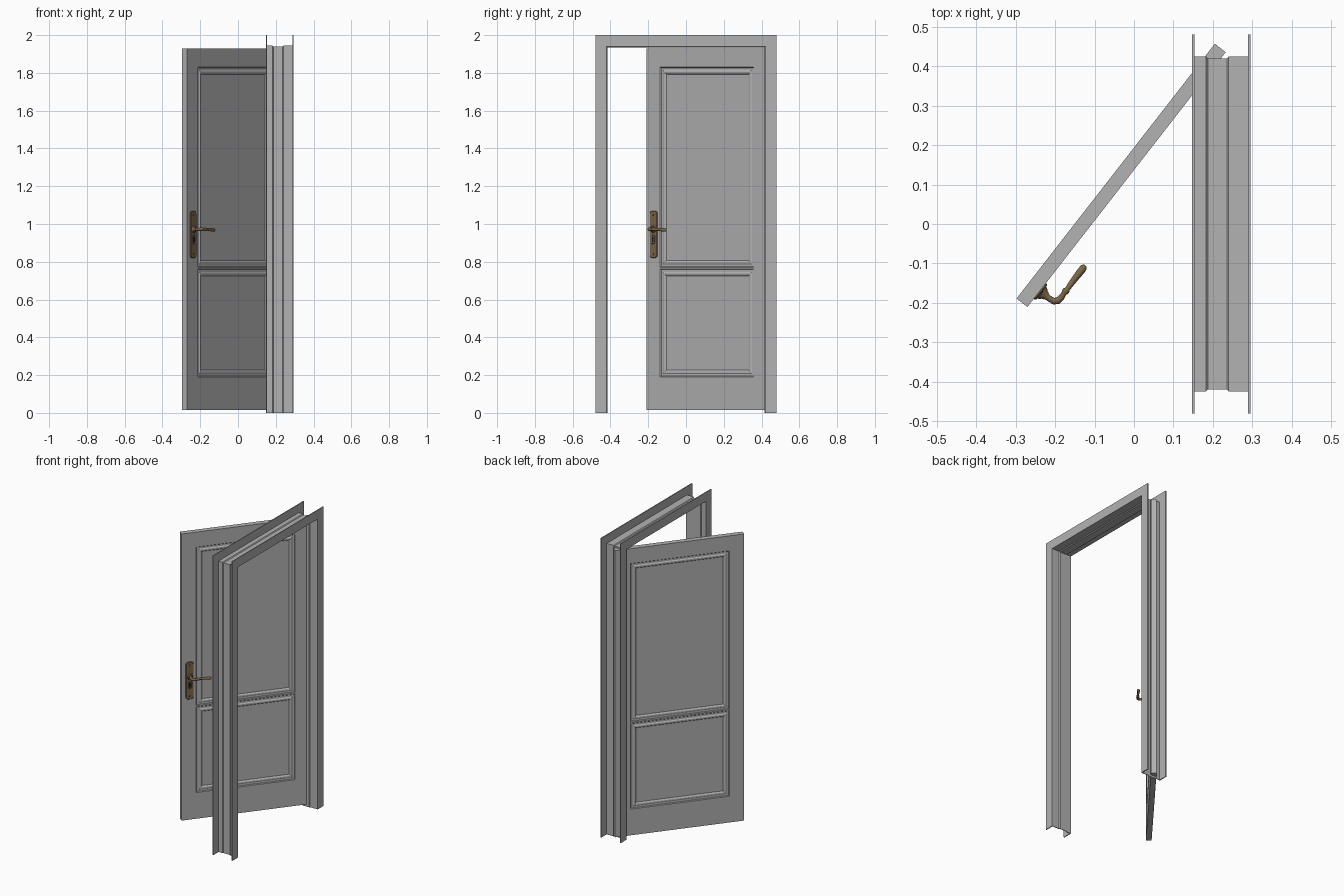
import bpy, bmesh, math
from mathutils import Matrix, Vector

if "Cube" in bpy.data.objects:
    bpy.data.objects.remove(bpy.data.objects["Cube"])


def material(name, rgb):
    m = bpy.data.materials.new(name)
    m.diffuse_color = (*rgb, 1)
    m.use_nodes = True
    m.node_tree.nodes["Principled BSDF"].inputs["Base Color"].default_value = m.diffuse_color
    return m


GREY = material("grey_paint", (0.45, 0.45, 0.45))
BRONZE = material("aged_bronze", (0.20, 0.135, 0.068))
BLACK = material("keyhole_black", (0.01, 0.01, 0.01))

# Door space: x runs from hinge to latch, y points out of the handle face
U, N = Vector((-0.614, -0.789, 0)).normalized(), Vector((0.789, -0.614, 0)).normalized()
DOOR = Matrix((U, N, Vector((0, 0, 1)))).transposed().to_4x4()
DOOR.translation = (0.2185, 0.446, 0)
W, T, Z0, Z1 = 0.818, 0.0175, 0.015, 1.93


def finish(bm, name, mat, matrix=None, angle=30):
    bmesh.ops.remove_doubles(bm, verts=bm.verts, dist=1e-5)
    bmesh.ops.recalc_face_normals(bm, faces=bm.faces)
    if matrix:
        bm.transform(matrix)
    me = bpy.data.meshes.new(name)
    bm.to_mesh(me)
    bm.free()
    ob = bpy.data.objects.new(name, me)
    bpy.context.collection.objects.link(ob)
    me.materials.append(mat)
    bpy.ops.object.select_all(action='DESELECT')
    ob.select_set(True)
    bpy.context.view_layer.objects.active = ob
    bpy.ops.object.shade_smooth_by_angle(angle=math.radians(angle))
    return ob


# Door frame: one channel section swept round the opening with mitred corners
section = [(.147, .06), (.147, 0), (.18, 0), (.185, -.005), (.235, -.005), (.24, 0),
           (.295, 0), (.295, .06), (.289, .06), (.289, .004), (.24, .004),
           (.235, -.001), (.187, -.001), (.182, .004), (.153, .004), (.153, .06)]
bm = bmesh.new()
HW, HH = 0.42, 1.94
rings = []
for sy, top in ((-1, 0), (-1, 1), (1, 1), (1, 0)):
    rings.append([bm.verts.new((x, sy * (HW + d), top * (HH + d))) for x, d in section])
n = len(section)
for a, b in zip(rings, rings[1:]):
    for i in range(n):
        j = (i + 1) % n
        bm.faces.new((a[i], a[j], b[j], b[i]))
bm.faces.new(rings[0])
bm.faces.new(rings[-1])
finish(bm, "door_frame", GREY)

# Door leaf: a slab with two moulded panels on each face
bm = bmesh.new()
S = [0, 0.098, 0.725, W]
Z = [Z0, 0.19, 0.762, 0.770, 1.83, Z1]
MOULD = [(0, 0), (.004, .005), (.016, .005), (.022, .001), (.029, .001),
         (.034, .004), (.038, .008), (.046, .008)]


def quad(*pts):
    bm.faces.new([bm.verts.new(p) for p in pts])


def rect(s0, s1, z0, z1, inset, y):
    return [(s0 + inset, y, z0 + inset), (s1 - inset, y, z0 + inset),
            (s1 - inset, y, z1 - inset), (s0 + inset, y, z1 - inset)]


for side in (-1, 1):
    for i in range(3):
        for k in range(5):
            cell = (S[i], S[i + 1], Z[k], Z[k + 1])
            if i == 1 and k in (1, 3):
                loops = [rect(*cell, ins, side * (T - dep)) for ins, dep in MOULD]
                for a, b in zip(loops, loops[1:]):
                    for c in range(4):
                        d = (c + 1) % 4
                        quad(a[c], a[d], b[d], b[c])
                quad(*loops[-1])
            else:
                quad(*rect(*cell, 0, side * T))
for s in (0, W):
    for a, b in zip(Z, Z[1:]):
        quad((s, -T, a), (s, T, a), (s, T, b), (s, -T, b))
for z in (Z0, Z1):
    for a, b in zip(S, S[1:]):
        quad((a, -T, z), (a, T, z), (b, T, z), (b, -T, z))
finish(bm, "door_leaf", GREY, DOOR, 25)

# Handle furniture
HS = 0.767


def plate(name, w, z0, z1, y0, y1, r, mat, bevel=0.0):
    """Upright plate with rounded corners."""
    bm = bmesh.new()
    pts = []
    corners = ((1, z1, 0), (-1, z1, 90), (-1, z0, 180), (1, z0, 270))
    for sx, z, a0 in corners:
        cz = z - r if z == z1 else z + r
        for q in range(5):
            a = math.radians(a0 + q * 22.5)
            pts.append((HS + sx * (w / 2 - r) + r * math.cos(a), cz + r * math.sin(a)))
    cx, cz = HS, (z0 + z1) / 2
    fx, fz = 1 - 2 * bevel / w, 1 - 2 * bevel / (z1 - z0)
    loops = [[bm.verts.new((x, y0, z)) for x, z in pts],
             [bm.verts.new((x, y1 - bevel, z)) for x, z in pts]]
    if bevel:
        loops.append([bm.verts.new((cx + (x - cx) * fx, y1, cz + (z - cz) * fz)) for x, z in pts])
    for a, b in zip(loops, loops[1:]):
        for i in range(len(pts)):
            j = (i + 1) % len(pts)
            bm.faces.new((a[i], a[j], b[j], b[i]))
    bm.faces.new(loops[0])
    bm.faces.new(loops[-1])
    finish(bm, name, mat, DOOR)


def disc(name, z, r, y0, y1, r2):
    bm = bmesh.new()
    bmesh.ops.create_cone(bm, cap_ends=True, segments=20, radius1=r, radius2=r2, depth=y1 - y0,
                          matrix=Matrix.Translation((HS, (y0 + y1) / 2, z))
                          @ Matrix.Rotation(-math.pi / 2, 4, 'X'))
    finish(bm, name, BRONZE, DOOR)


plate("handle_plate", 0.050, 0.82, 1.07, T - .001, T + .006, 0.016, BRONZE, 0.003)
plate("keyhole_surround", 0.024, 0.895, 0.942, T, T + .009, 0.008, BRONZE, 0.002)
plate("keyhole", 0.010, 0.903, 0.934, T + .008, T + .0098, 0.004, BLACK)
for z in (0.842, 1.048):
    disc("plate_screw", z, 0.006, T + .005, T + .008, 0.004)
disc("handle_collar", 0.972, 0.019, T + .005, T + .014, 0.015)
disc("handle_neck_ring", 0.972, 0.013, T + .013, T + .022, 0.010)

# Lever: round tube with a varying radius, out from the plate then back to the hinge
path = [(0, .015, .972, .009), (0, .034, .972, .0075), (-.002, .044, .972, .0085),
        (-.009, .051, .972, .009), (-.020, .053, .972, .008), (-.034, .052, .972, .0065),
        (-.038, .052, .972, .009), (-.043, .052, .972, .009), (-.047, .052, .972, .0065),
        (-.075, .051, .971, .008), (-.105, .051, .969, .0095), (-.117, .051, .968, .0085),
        (-.122, .051, .968, .004)]
bm = bmesh.new()
prev = None
for i, (s, y, z, r) in enumerate(path):
    p = Vector((HS + s, T + y, z))
    a, b = path[max(i - 1, 0)], path[min(i + 1, len(path) - 1)]
    t = Vector((b[0] - a[0], b[1] - a[1], 0)).normalized()
    side = Vector((-t.y, t.x, 0))
    ring = [bm.verts.new(p + r * (math.cos(q * math.tau / 14) * side
                                  + math.sin(q * math.tau / 14) * Vector((0, 0, 1))))
            for q in range(14)]
    if prev:
        for q in range(14):
            w = (q + 1) % 14
            bm.faces.new((prev[q], prev[w], ring[w], ring[q]))
    else:
        bm.faces.new(ring)
    prev = ring
bm.faces.new(prev)
finish(bm, "handle_lever", BRONZE, DOOR, 50)
